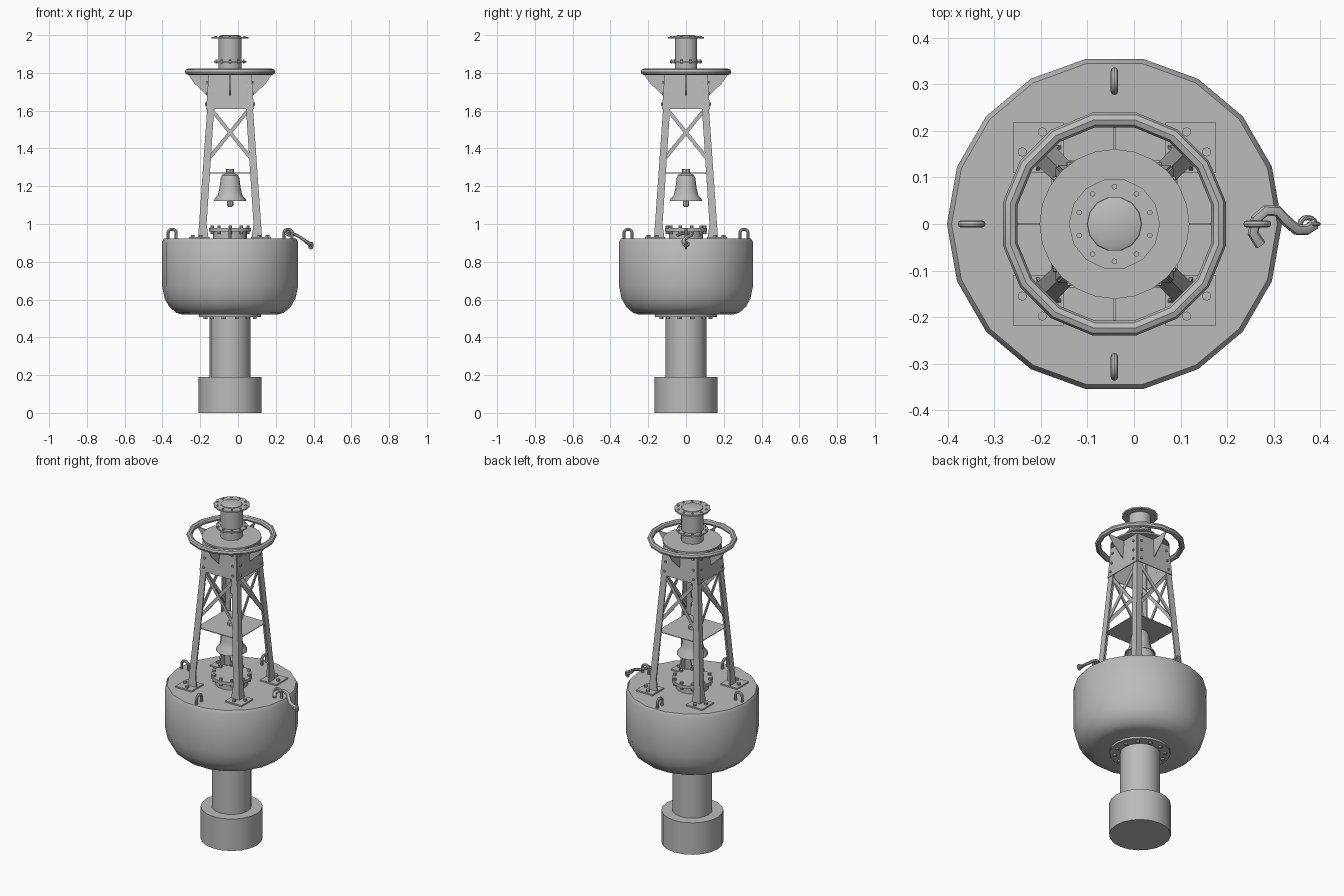
import bpy, bmesh, math
from mathutils import Vector, Matrix

if "Cube" in bpy.data.objects:
    bpy.data.objects.remove(bpy.data.objects["Cube"], do_unlink=True)

CX = -0.042  # buoy axis; the hook sticks out on +x
mat = bpy.data.materials.new("plain grey")
mat.use_nodes = True
grey = (0.5, 0.5, 0.5, 1)
mat.diffuse_color = grey
mat.node_tree.nodes["Principled BSDF"].inputs["Base Color"].default_value = grey


def finish(name, bm, smooth=True):
    bmesh.ops.recalc_face_normals(bm, faces=bm.faces)
    mesh = bpy.data.meshes.new(name)
    bm.to_mesh(mesh)
    bm.free()
    mesh.materials.append(mat)
    ob = bpy.data.objects.new(name, mesh)
    ob.location.x = CX
    bpy.context.collection.objects.link(ob)
    if smooth:
        bpy.ops.object.select_all(action='DESELECT')
        ob.select_set(True)
        bpy.context.view_layer.objects.active = ob
        bpy.ops.object.shade_smooth_by_angle(angle=math.radians(35))
    return ob


def lathe(name, profile, sides):
    """Turn an (r, z) profile around the buoy axis; open ends are capped."""
    bm = bmesh.new()
    rings = []
    for r, z in profile:
        rings.append([bm.verts.new((r * math.cos(math.tau * i / sides),
                                    r * math.sin(math.tau * i / sides), z)) for i in range(sides)])
    for a, b in zip(rings, rings[1:]):
        for i in range(sides):
            j = (i + 1) % sides
            bm.faces.new((a[i], a[j], b[j], b[i]))
    bm.faces.new(rings[0])
    bm.faces.new(rings[-1])
    return finish(name, bm)


def disc(name, r, z0, z1, sides):
    return lathe(name, [(r, z0), (r, z1)], sides)


def plates(name, polys, turns=4):
    """Extrude (outline, offset) polygons and repeat them around the axis."""
    bm = bmesh.new()
    for k in range(turns):
        rot = Matrix.Rotation(math.tau * k / turns, 3, 'Z')
        for pts, off in polys:
            lo = [bm.verts.new(rot @ Vector(p)) for p in pts]
            hi = [bm.verts.new(rot @ (Vector(p) + Vector(off))) for p in pts]
            n = len(pts)
            bm.faces.new(lo)
            bm.faces.new(hi)
            for i in range(n):
                j = (i + 1) % n
                bm.faces.new((lo[i], lo[j], hi[j], hi[i]))
    return finish(name, bm, False)


def bolts(name, spots, r, h, axis='Z'):
    bm = bmesh.new()
    for p in spots:
        m = Matrix.Translation(p)
        if axis != 'Z':
            d = Vector((p[0], 0, 0)) if abs(p[0]) > abs(p[1]) else Vector((0, p[1], 0))
            m = m @ d.to_track_quat('Z', 'Y').to_matrix().to_4x4()
        bmesh.ops.create_cone(bm, cap_ends=True, segments=8, radius1=r, radius2=r, depth=h, matrix=m)
    return finish(name, bm)


def circle(r, z, n):
    return [(r * math.cos(math.tau * (i + .5) / n), r * math.sin(math.tau * (i + .5) / n), z)
            for i in range(n)]


def tube(name, pts, r, closed=False, sides=8, flat=1.0):
    """Sweep a round section along a path, optionally flattened in z."""
    pts = [Vector(p) for p in pts]
    n = len(pts)
    bm = bmesh.new()
    rings, ref = [], None
    for i, p in enumerate(pts):
        a = pts[(i - 1) % n] if closed or i else p
        b = pts[(i + 1) % n] if closed or i < n - 1 else p
        t = (b - a).normalized()
        if ref is None:
            ref = Vector((0, 0, 1)) if abs(t.z) < .7 else Vector((0, 1, 0))
        u = (ref - t * ref.dot(t)).normalized()
        ref = u
        v = t.cross(u)
        rings.append([bm.verts.new(p + r * (flat * u * math.cos(math.tau * k / sides)
                                            + v * math.sin(math.tau * k / sides))) for k in range(sides)])
    for i in range(n if closed else n - 1):
        a, b = rings[i], rings[(i + 1) % n]
        for k in range(sides):
            j = (k + 1) % sides
            bm.faces.new((a[k], a[j], b[j], b[k]))
    if not closed:
        bm.faces.new(rings[0])
        bm.faces.new(rings[-1])
    return finish(name, bm)


# Counterweight, tail tube and float
disc("counterweight", 0.167, 0, 0.19, 20)
disc("tail_tube", 0.108, 0.18, 0.53, 16)
disc("tail_flange", 0.165, 0.508, 0.53, 20)
bolts("tail_flange_bolts", circle(0.135, 0.505, 12), 0.01, 0.016)
lathe("float_body", [(0.25, 0.52), (0.285, 0.53), (0.322, 0.562), (0.346, 0.605),
                     (0.36, 0.67), (0.36, 0.905), (0.35, 0.922)], 18)

# Hatch on the deck
disc("hatch_neck", 0.09, 0.915, 0.965, 16)
disc("hatch_cover", 0.112, 0.96, 0.978, 16)
bolts("hatch_bolts", circle(0.1, 0.969, 10), 0.009, 0.044)

# Tower: angle-iron legs leaning inward, with flared feet


def d(z):
    return 0.169 - 0.07 * (z - 0.93)


legs = []
levels = [(0.925, 0.055), (1.0, 0.04), (1.795, 0.036)]
for (z0, w0), (z1, w1) in zip(levels, levels[1:]):
    a, b = d(z0), d(z1)
    legs.append(([(a, -a, z0), (a - w0, -a, z0), (b - w1, -b, z1), (b, -b, z1)], (0, 0.008, 0)))
    legs.append(([(a, -a, z0), (a, -a + w0, z0), (b, -b + w1, z1), (b, -b, z1)], (-0.008, 0, 0)))
plates("tower_legs", legs)
plates("foot_pads", [([(0.218, -0.218, 0.92), (0.11, -0.218, 0.92),
                       (0.11, -0.11, 0.92), (0.218, -0.11, 0.92)], (0, 0, 0.01))])
bolts("foot_bolts", [(sx * p, sy * q, 0.934) for sx in (1, -1) for sy in (1, -1)
                     for p, q in ((0.155, 0.198), (0.198, 0.155))], 0.01, 0.016)

# Cross braces and upper panels on each side
braces = []
for s, y in ((1, 0.004), (-1, 0.01)):
    za, zb, h = 1.335, 1.615, 0.015
    xa, xb = s * (d(za) - 0.02), -s * (d(zb) - 0.015)
    braces.append(([(xa, -d(za) + y, za - h), (xa, -d(za) + y, za + h),
                    (xb, -d(zb) + y, zb + h), (xb, -d(zb) + y, zb - h)], (0, 0.006, 0)))
plates("cross_braces", braces)
lo, hi = d(1.61), d(1.795)
plates("upper_panels", [([(-lo, -lo, 1.61), (lo, -lo, 1.61), (hi, -hi, 1.795), (-hi, -hi, 1.795)],
                         (0, -0.005, 0))])
spots = []
for z in (1.635, 1.69, 1.75):
    e = d(z) + 0.006
    for s in (1, -1):
        spots += [(s * (e - 0.03), t * e, z) for t in (1, -1)]
        spots += [(t * e, s * (e - 0.03), z) for t in (1, -1)]
bolts("panel_bolts", spots, 0.007, 0.012, 'SIDE')

# Bell hanging under its shelf
plates("bell_shelf", [([(-0.136, -0.136, 1.268), (0.136, -0.136, 1.268),
                        (0.136, 0.136, 1.268), (-0.136, 0.136, 1.268)], (0, 0, 0.004))], 1)
lathe("bell", [(0.03, 1.24), (0.048, 1.19), (0.076, 1.125), (0.085, 1.122), (0.083, 1.132),
               (0.065, 1.152), (0.056, 1.19), (0.05, 1.24), (0.042, 1.258), (0.022, 1.268)], 16)
lathe("clapper", [(0.006, 1.24), (0.006, 1.125), (0.017, 1.118), (0.017, 1.1), (0.01, 1.09)], 8)
disc("bell_nut", 0.022, 1.265, 1.29, 8)

# Top deck, guard ring and ring brackets
disc("top_deck", 0.161, 1.79, 1.8, 24)
tube("guard_ring", circle(0.228, 1.806, 16), 0.016, True)
plates("ring_brackets", [([(0.108, -0.002, 1.79), (0.225, -0.002, 1.797), (0.19, -0.002, 1.745),
                           (0.15, -0.002, 1.707), (0.116, -0.002, 1.675)], (0, 0.004, 0))])

# Lantern
disc("lantern_post", 0.061, 1.795, 1.988, 14)
disc("lantern_lower_flange", 0.086, 1.856, 1.864, 16)
bolts("lower_flange_bolts", circle(0.076, 1.86, 10), 0.005, 0.022)
disc("lantern_cap_flange", 0.098, 1.982, 1.99, 14)
lathe("lantern_cap", [(0.06, 1.985), (0.058, 1.994), (0.045, 2.0)], 14)
bolts("cap_flange_bolts", circle(0.08, 1.988, 10), 0.006, 0.014)

# Lifting lugs on the deck
for k, side in enumerate(("left", "back", "right", "front")):
    arch = [(0.022 * math.cos(a), 0.95 + 0.022 * math.sin(a))
            for a in [math.pi * i / 8 for i in range(9)]]
    path = [(0.022, 0.915)] + arch + [(-0.022, 0.915)]
    rot = Matrix.Rotation(math.tau * k / 4, 3, 'Z')
    tube("lifting_lug_" + side, [rot @ Vector((0.307 + x, 0, z)) for x, z in path], 0.008)

# Hook through the left lug, with a shackle hanging on its end
hook = [(0.272, -0.045, 0.94), (0.256, -0.02, 0.95), (0.262, 0.01, 0.954), (0.283, 0.029, 0.95),
        (0.308, 0.028, 0.942), (0.328, 0.006, 0.93), (0.35, -0.012, 0.915), (0.372, -0.012, 0.902),
        (0.39, 0.0, 0.893)]
tube("mooring_hook", [(x - CX, y, z) for x, y, z in hook], 0.012, flat=0.7)
ring = [math.tau * i / 12 for i in range(12)]
tube("hook_shackle", [(0.373 - CX + 0.016 * math.cos(a), 0.014 * math.sin(a), 0.893 - 0.01 * math.cos(a))
                      for a in ring], 0.006, True)
tube("shackle_link", [(0.386 - CX + 0.01 * math.cos(a), 0, 0.886 + 0.016 * math.sin(a))
                      for a in ring], 0.005, True)
